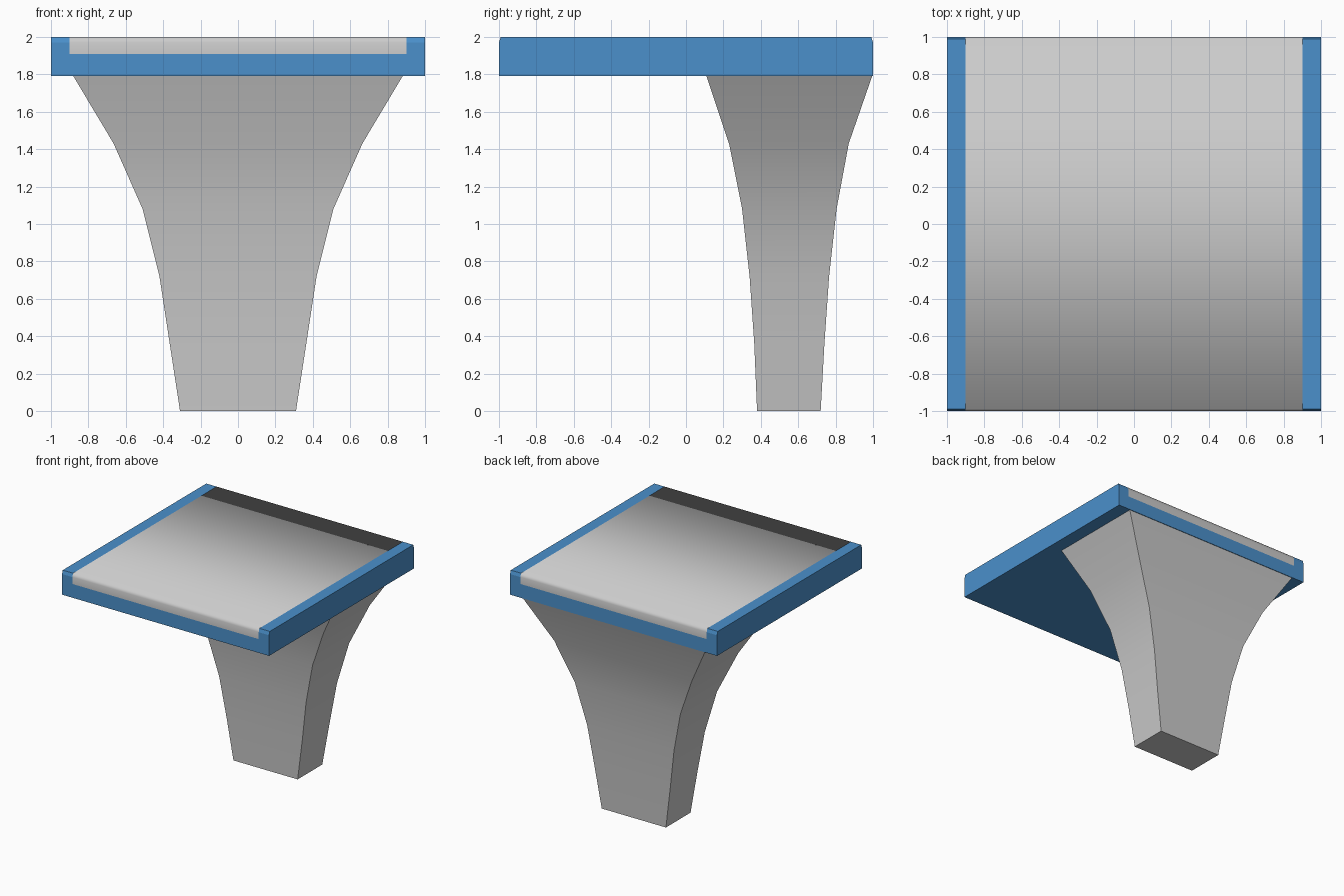
import bpy

if "Cube" in bpy.data.objects:
    bpy.data.objects.remove(bpy.data.objects["Cube"])

BOTTOM, ROAD_BASE, TOP = 1.79, 1.91, 2.0
INNER = 0.9      # half width of the road between the blue kerbs

blue = bpy.data.materials.new("deck_blue")
blue.diffuse_color = (0.07, 0.28, 0.6, 1)
blue.use_nodes = True
blue.node_tree.nodes["Principled BSDF"].inputs["Base Color"].default_value = blue.diffuse_color


def make(name, verts, faces, mat=None):
    mesh = bpy.data.meshes.new(name)
    mesh.from_pydata(verts, [], faces)
    mesh.update()
    obj = bpy.data.objects.new(name, mesh)
    bpy.context.collection.objects.link(obj)
    if mat:
        mesh.materials.append(mat)
    return obj


def top_strip(name, x0, x1, mat=None):
    """Flat strip along y with short bevelled end faces."""
    profile = [(-1, ROAD_BASE), (-1, 1.97), (-0.99, TOP), (0.99, TOP), (1, 1.97), (1, ROAD_BASE)]
    verts = [(x, y, z) for y, z in profile for x in (x0, x1)]
    faces = [(a, a + 1, a + 3, a + 2) for a in range(0, 10, 2)]
    return make(name, verts, faces, mat)


# Road surface and the blue kerbs beside it
road = top_strip("road_surface", -INNER, INNER)
road.data.polygons.foreach_set("use_smooth", [True] * 5)
top_strip("left_kerb", -1, -INNER, blue)
top_strip("right_kerb", INNER, 1, blue)

# Deck slab: underside and ends below the road
corners = [(-1, -1), (1, -1), (1, 1), (-1, 1)]
verts = [(x, y, z) for z in (BOTTOM, ROAD_BASE) for x, y in corners]
make("deck_slab", verts, [(3, 2, 1, 0), (0, 1, 5, 4), (2, 3, 7, 6)], blue)

# Side walls, full deck height
outline = [(-1, BOTTOM), (1, BOTTOM), (1, 1.97), (0.99, TOP), (-0.99, TOP), (-1, 1.97)]
for name, x in (("left_wall", -1), ("right_wall", 1)):
    order = tuple(range(6))
    make(name, [(x, y, z) for y, z in outline], [order if x > 0 else order[::-1]], blue)

# Pillar: rectangular rings (height, half width, front y, back y) flaring upwards
rings = [(0, 0.31, 0.38, 0.72), (0.36, 0.365, 0.365, 0.74), (0.72, 0.42, 0.34, 0.765),
         (1.08, 0.51, 0.30, 0.805), (1.43, 0.665, 0.23, 0.87), (BOTTOM, 0.88, 0.11, 0.995)]
verts, faces = [], [(3, 2, 1, 0)]
for z, w, y0, y1 in rings:
    verts += [(-w, y0, z), (w, y0, z), (w, y1, z), (-w, y1, z)]
for r in range(len(rings) - 1):
    for k in range(4):
        a, b = 4 * r + k, 4 * r + (k + 1) % 4
        faces.append((a, b, b + 4, a + 4))
pillar = make("pillar", verts, faces)
bpy.context.view_layer.objects.active = pillar
pillar.select_set(True)
bpy.ops.object.shade_smooth_by_angle()
